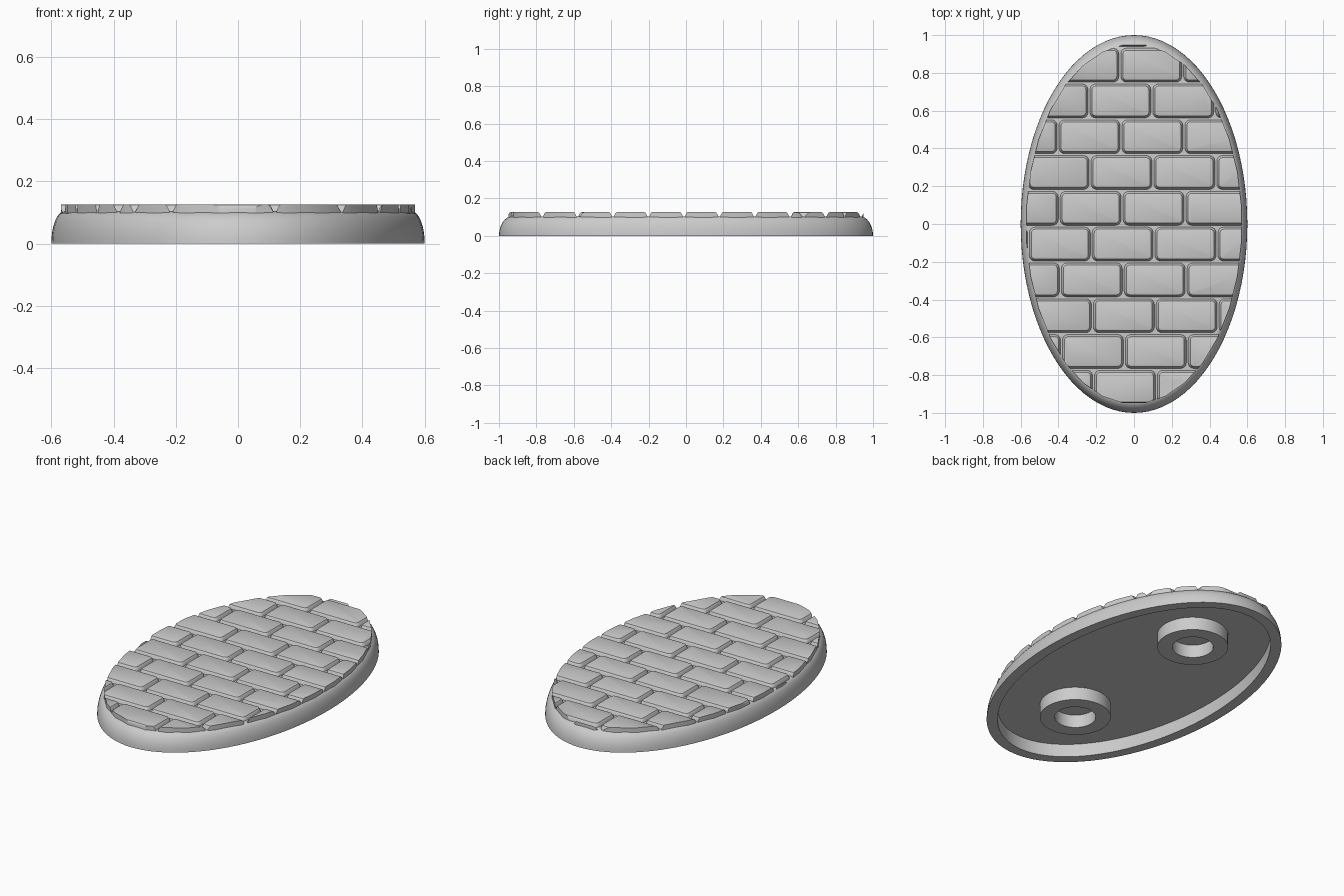
import bpy, bmesh
from math import sin, cos, pi, radians
from mathutils import Vector

cube = bpy.data.objects.get("Cube")
if cube:
    bpy.data.objects.remove(cube, do_unlink=True)

grey = bpy.data.materials.new("stone grey")
grey.use_nodes = True
colour = (0.6, 0.6, 0.6, 1)
grey.diffuse_color = colour
grey.node_tree.nodes["Principled BSDF"].inputs["Base Color"].default_value = colour

RX, RY = 0.6, 1.0          # footprint radii
FLOOR, BED, TOP = 0.076, 0.104, 0.126
ROW, PITCH = 0.1895, 0.333  # brick row height and brick spacing


def ellipse(rx, ry, z, n=96, cy=0, shift=0):
    angles = [2 * pi * (i + shift) / n for i in range(n)]
    return [Vector((rx * cos(a), cy + ry * sin(a), z)) for a in angles]


def loft(bm, rings, caps=True, closed=False):
    """Bridge rings of points with quads, capping or joining the ends."""
    loops = [[bm.verts.new(p) for p in ring] for ring in rings]
    n = len(loops[0])
    pairs = list(zip(loops, loops[1:])) + ([(loops[-1], loops[0])] if closed else [])
    for a, b in pairs:
        for i in range(n):
            j = (i + 1) % n
            bm.faces.new((a[i], a[j], b[j], b[i]))
    if caps:
        bm.faces.new(loops[0])
        bm.faces.new(loops[-1])


def finish(name, bm, angle=35):
    bmesh.ops.recalc_face_normals(bm, faces=bm.faces)
    mesh = bpy.data.meshes.new(name)
    bm.to_mesh(mesh)
    bm.free()
    mesh.materials.append(grey)
    ob = bpy.data.objects.new(name, mesh)
    bpy.context.collection.objects.link(ob)
    bpy.ops.object.select_all(action='DESELECT')
    ob.select_set(True)
    bpy.context.view_layer.objects.active = ob
    bpy.ops.object.shade_smooth_by_angle(angle=radians(angle))
    return ob


# Hollow oval base with a rounded outer wall
bm = bmesh.new()
rings = [ellipse(RX - 0.06, RY - 0.06, z) for z in (FLOOR, 0)]
for k in range(9):
    t = k / 8 * pi / 2
    s = 1 - 0.07 * (1 - cos(t))
    rings.append(ellipse(RX * s, RY * s, BED * sin(t)))
loft(bm, rings)
finish("oval_base", bm)

# Two round sockets under the base
for name, cy in (("front_socket", -0.49), ("back_socket", 0.49)):
    bm = bmesh.new()
    section = ((0.11, 0), (0.19, 0), (0.19, FLOOR + 0.01), (0.11, FLOOR + 0.01))
    loft(bm, [ellipse(r, r, z, 48, cy) for r, z in section], caps=False, closed=True)
    finish(name, bm)


def rounded_rect(cx, cy, hx, hy, r, z, steps=4):
    pts = []
    for q, (sx, sy) in enumerate(((1, 1), (-1, 1), (-1, -1), (1, -1))):
        for i in range(steps + 1):
            a = (q + i / steps) * pi / 2
            pts.append(Vector((cx + sx * (hx - r) + r * cos(a),
                               cy + sy * (hy - r) + r * sin(a), z)))
    return pts


# Paving bricks in running bond, with eased top edges
bm = bmesh.new()
for row in range(-1, 11):
    cy = 0.841 - ROW * row
    start = -0.075 + 0.003 * row + PITCH * (0.5 + 0.5 * (row % 2))
    for col in range(-3, 3):
        cx = start + PITCH * col
        loft(bm, [rounded_rect(cx, cy, PITCH / 2 - d, ROW / 2 - d, 0.035 - d, z)
                  for d, z in ((0.004, BED - 0.02), (0.005, BED), (0.012, TOP - 0.008),
                               (0.016, TOP - 0.002), (0.021, TOP))])

# Trim the paving to a faceted oval
outline = ellipse(0.572, 0.953, 0, 32, shift=0.5)
for a, b in zip(outline, outline[1:] + outline[:1]):
    edge = b - a
    cut = bmesh.ops.bisect_plane(
        bm, geom=bm.verts[:] + bm.edges[:] + bm.faces[:], dist=1e-6,
        plane_co=a, plane_no=Vector((edge.y, -edge.x, 0)).normalized(), clear_outer=True)
    rim = [e for e in cut["geom_cut"]
           if isinstance(e, bmesh.types.BMEdge) and e.is_boundary]
    bmesh.ops.holes_fill(bm, edges=rim, sides=0)
finish("paving_bricks", bm, 30)
